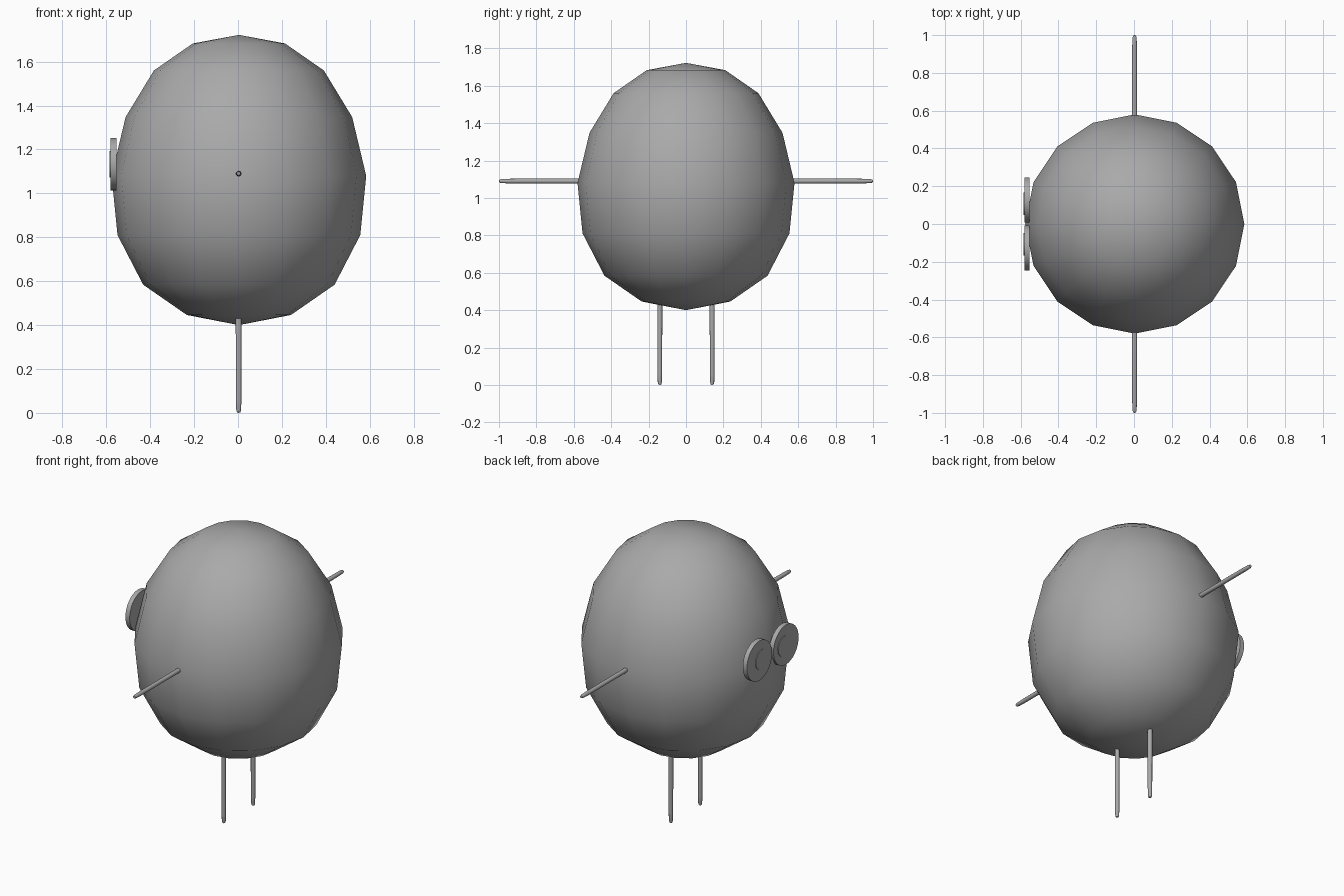
import bpy, bmesh, math
from mathutils import Matrix

if "Cube" in bpy.data.objects:
    bpy.data.objects.remove(bpy.data.objects["Cube"])

grey = bpy.data.materials.new("plain_grey")
grey.diffuse_color = (0.4, 0.4, 0.4, 1)
grey.use_nodes = True
grey.node_tree.nodes["Principled BSDF"].inputs["Base Color"].default_value = grey.diffuse_color


def lathe(name, profile, sides, matrix, angle):
    """Spin (radius, height) pairs around local z; zero radius closes to a pole."""
    bm = bmesh.new()
    rings = []
    for r, z in profile:
        if r == 0:
            rings.append([bm.verts.new((0, 0, z))] * sides)
        else:
            rings.append([bm.verts.new((r * math.cos(math.tau * i / sides),
                                        r * math.sin(math.tau * i / sides), z))
                          for i in range(sides)])
    for a, b in zip(rings, rings[1:]):
        for i in range(sides):
            j = (i + 1) % sides
            corners = list(dict.fromkeys((a[i], a[j], b[j], b[i])))
            bm.faces.new(corners)
    bm.transform(matrix)
    bmesh.ops.recalc_face_normals(bm, faces=bm.faces)
    mesh = bpy.data.meshes.new(name)
    bm.to_mesh(mesh)
    bm.free()
    mesh.materials.append(grey)
    obj = bpy.data.objects.new(name, mesh)
    bpy.context.collection.objects.link(obj)
    bpy.ops.object.select_all(action='DESELECT')
    obj.select_set(True)
    bpy.context.view_layer.objects.active = obj
    bpy.ops.object.shade_smooth_by_angle(angle=math.radians(angle))
    return obj


def disc(name, radius, x_back, x_front, y, z):
    # Flat disc facing -x
    depth = x_back - x_front
    m = Matrix.Translation((x_back, y, z)) @ Matrix.Rotation(-math.pi / 2, 4, 'Y')
    lathe(name, [(0, 0), (radius, 0), (radius, depth), (0, depth)], 32, m, 30)


def rod(name, length, matrix):
    # Thin limb with a rounded tip at local z = 0
    lathe(name, [(0, 0), (0.008, 0.003), (0.011, 0.015), (0.0125, 0.06),
                 (0.0135, length), (0, length)], 12, matrix, 50)


# Egg-shaped body, a little wider at the bottom
body = [(0, 0.40), (0.237, 0.446), (0.436, 0.584), (0.553, 0.81), (0.58, 1.08),
        (0.516, 1.348), (0.387, 1.56), (0.21, 1.683), (0, 1.722)]
lathe("body", body, 16, Matrix.Translation((0.004, 0, 0)), 60)

for side, s in (("left", 1), ("right", -1)):
    # Eyes and pupils on the -x face
    disc(side + "_eye", 0.12, -0.553, -0.581, s * 0.127, 1.133)
    disc(side + "_pupil", 0.06, -0.57, -0.585, s * 0.107, 1.133)
    # Arms reach out along y, tips at +-1
    rod(side + "_arm", 0.46, Matrix.Translation((0.003, s, 1.09))
        @ Matrix.Rotation(s * math.pi / 2, 4, 'X'))
    # Legs stand on the ground
    rod(side + "_leg", 0.46, Matrix.Translation((0.003, s * 0.14, 0)))
